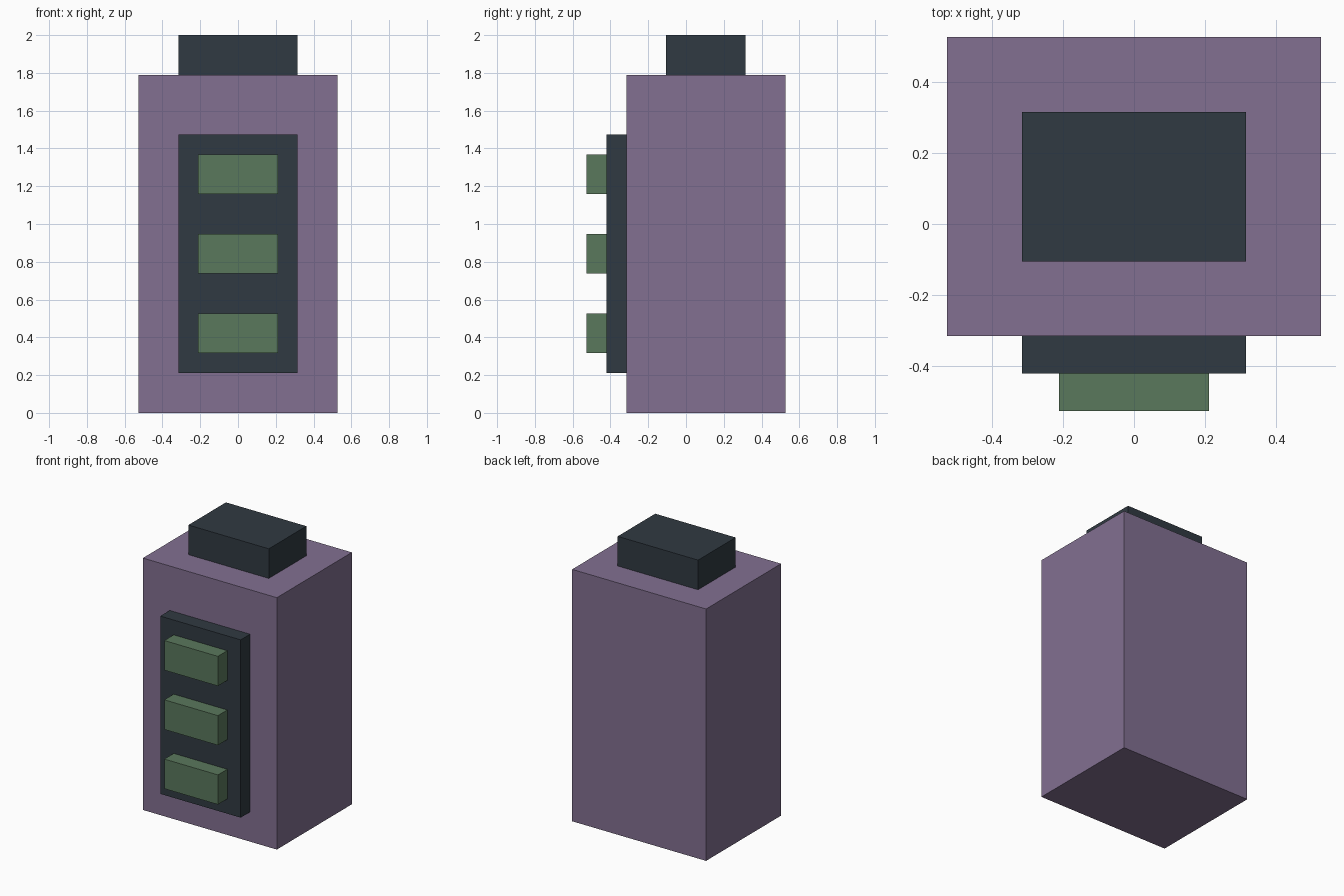
import bpy
import bmesh
from mathutils import Vector

if "Cube" in bpy.data.objects:
    bpy.data.objects.remove(bpy.data.objects["Cube"])

U = 2 / 19  # the model sits on a grid of 19 steps in height


def material(name, rgb):
    mat = bpy.data.materials.new(name)
    mat.diffuse_color = (*rgb, 1)
    mat.use_nodes = True
    mat.node_tree.nodes["Principled BSDF"].inputs["Base Color"].default_value = mat.diffuse_color
    return mat


def box(name, x, y, z, mat):
    """Box from (min, max) ranges in grid steps."""
    lo, hi = (Vector(c) * U for c in zip(x, y, z))
    bm = bmesh.new()
    bmesh.ops.create_cube(bm, size=1)
    bmesh.ops.scale(bm, vec=hi - lo, verts=bm.verts)
    mesh = bpy.data.meshes.new(name)
    bm.to_mesh(mesh)
    bm.free()
    mesh.materials.append(mat)
    obj = bpy.data.objects.new(name, mesh)
    obj.location = (lo + hi) / 2
    bpy.context.collection.objects.link(obj)
    return obj


purple = material("purple", (0.223, 0.162, 0.283))
dark = material("dark_slate", (0.030, 0.042, 0.054))
green = material("green", (0.102, 0.188, 0.107))

# Main case and the terminal on top
box("body", (-5, 5), (-3, 5), (0, 17), purple)
box("top_terminal", (-3, 3), (-1, 3), (17, 19), dark)

# Front panel with three indicator bars
box("front_panel", (-3, 3), (-4, -3), (2, 14), dark)
for i in range(3):
    z = 3 + 4 * i
    box(f"indicator_bar_{i + 1}", (-2, 2), (-5, -4), (z, z + 2), green)
